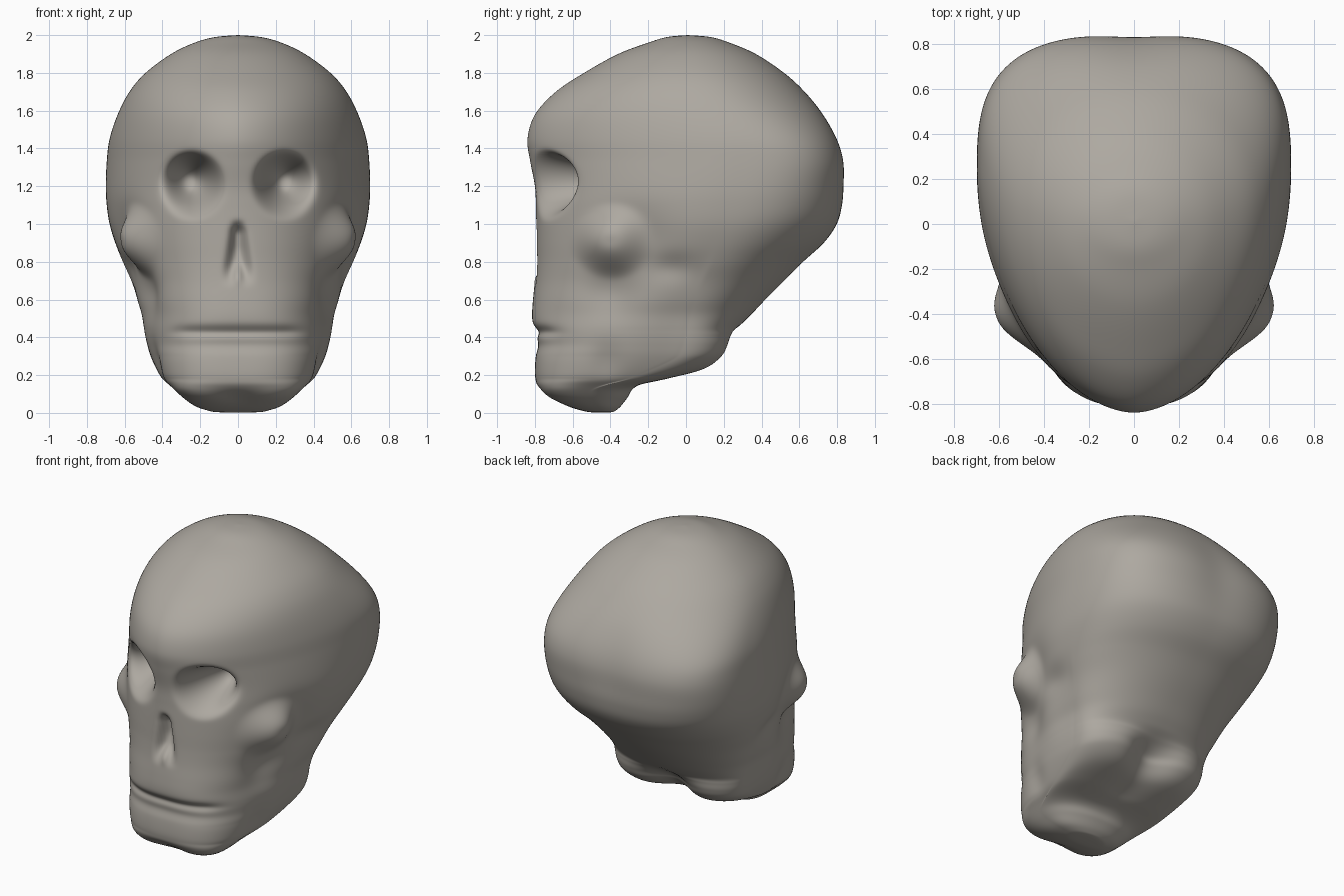
import bpy, bmesh, math

if "Cube" in bpy.data.objects:
    bpy.data.objects.remove(bpy.data.objects["Cube"])

# Outline of the skull from crown to chin: height, half width, front, back
OUTLINE = [
    (2.0, 0, .01, .01), (1.99, .12, -.1, .13), (1.96, .23, -.2, .23),
    (1.9, .355, -.36, .37), (1.8, .49, -.54, .52), (1.7, .575, -.69, .63),
    (1.58, .637, -.8, .73), (1.45, .68, -.84, .805), (1.33, .695, -.825, .84),
    (1.2, .7, -.8, .84), (1.1, .695, -.795, .83), (1.0, .68, -.795, .8),
    (.9, .65, -.795, .73), (.8, .61, -.795, .62), (.7, .565, -.8, .52),
    (.6, .53, -.81, .42), (.52, .5, -.815, .345), (.45, .488, -.81, .275),
    (.41, .483, -.798, .26), (.36, .475, -.782, .25), (.3, .46, -.795, .22),
    (.23, .43, -.8, .13), (.18, .4, -.797, -.07), (.14, .355, -.785, -.26),
    (.08, .29, -.74, -.31), (.03, .215, -.62, -.35), (0, .11, -.5, -.39),
]
# Section character: height, widest point, front and back squareness
SECTION = [
    (2.0, .02, 2, 2), (1.7, .1, 1.85, 2.15), (1.4, .25, 1.82, 2.9),
    (1.1, .22, 2, 2.7), (.8, .12, 2.2, 2.2), (.55, .02, 2.5, 2.2),
    (.3, -.05, 3, 2.7), (.18, -.3, 3, 2.5), (.12, -.5, 3.2, 2.4),
    (0, -.45, 2.6, 2),
]
STEPS, COLUMNS = 10, 300


def smooth(low, high, value):
    t = min(1, max(0, (value - low) / (high - low)))
    return t * t * (3 - 2 * t)


def bell(value, width):
    return math.exp(-(value / width) ** 2)


def spline(keys, i, t):
    """Interpolate every column of a table between rows i and i + 1."""
    rows = [keys[min(len(keys) - 1, max(0, i + k))] for k in (-1, 0, 1, 2)]
    return [b + t / 2 * (c - a + t * (2*a - 5*b + 4*c - d + t * (3*(b - c) + d - a)))
            for a, b, c, d in zip(*rows)]


def section_at(z):
    for i, (upper, lower) in enumerate(zip(SECTION, SECTION[1:])):
        if z >= lower[0] or lower is SECTION[-1]:
            t = min(1, max(0, (upper[0] - z) / (upper[0] - lower[0])))
            return spline(SECTION, i, t)[1:]


def sculpt(x, y, z, centre):
    """Press in the sockets, nose and mouth, and raise the cheekbones."""
    side = math.copysign(1, x)
    ax, by = abs(x), y
    if y < centre:
        # Eye sockets, steep under the brow and sloping up from below
        r = math.hypot((ax - .252) / .185, (z - 1.2) / .19)
        floor = -.42 + .3 * (z - 1.2)
        rim = min(1.1, max(.5, .9 - 2 * (z - 1.2)))
        y += max(0, floor - y) * smooth(0, rim, 1 - r)
        # Nose opening, widening downward
        half = .035 + .22 * max(0, 1.0 - z)
        fade = smooth(.66, .8, z) * smooth(1.03, .95, z)
        y += .09 * smooth(0, .85, 1 - ax / half) * fade
        # Small bridge of bone inside the nose
        y -= .05 * bell(ax, .025) * smooth(.88, .74, z) * smooth(.66, .74, z)
        # Mouth crease
        y += .025 * bell(z - .43, .03) * smooth(.42, .24, ax)
        # Hollow under the chin
        y += .04 * bell(ax, .13) * bell(z - .08, .04)
        # Cheekbones rising from a hollow temple
        outer = smooth(.2, .38, ax)
        r = math.hypot((by + .38) / (.24 if by < -.38 else .21), (z - .91) / .21)
        lump = smooth(0, .9, 1 - r)
        x += side * .105 * lump
        y -= .02 * lump
        x -= side * .05 * outer * bell(by + .3, .2) * bell(z - .92, .17)
        # Hollows below the cheekbones and behind the chin
        x -= side * .045 * outer * bell(by + .4, .14) * bell(z - .64, .12)
        x -= side * .02 * outer * bell(by + .42, .08) * bell(z - .27, .1)
        x -= side * .025 * outer * bell(by + .08, .13) * bell(z - .77, .07)
        # Swelling of the jaw branch
        x += side * .015 * outer * bell(by + .2, .15) * bell(z - .5, .16)
    else:
        # Space between the two jaw angles
        y -= .13 * bell(ax, .16) * smooth(.47, .33, z) * smooth(.13, .22, z)
        # Shallow furrow down the back of the head
        y -= .012 * bell(ax, .16) * bell(z - 1.35, .25)
    return x, y, z


# Bone material
bone = bpy.data.materials.new("warm grey bone")
bone.use_nodes = True
colour = (.42, .394, .354, 1)
bone.diffuse_color = colour
shader = next(n for n in bone.node_tree.nodes if n.type == 'BSDF_PRINCIPLED')
shader.inputs["Base Color"].default_value = colour
shader.inputs["Roughness"].default_value = .7

# Skull surface lofted from the outline and section tables
bm = bmesh.new()
rings = []
for step in range(1, STEPS * (len(OUTLINE) - 1)):
    z, width, front, back = spline(OUTLINE, step // STEPS, step % STEPS / STEPS)
    centre, front_power, back_power = section_at(z)
    centre = min(back - .01, max(front + .01, centre))
    ring = []
    for j in range(COLUMNS):
        angle = math.tau * (j + .5) / COLUMNS
        s, c = math.sin(angle), math.cos(angle)
        power = front_power if c > 0 else back_power
        radius = (abs(s) ** power + abs(c) ** power) ** (-1 / power)
        reach = centre - front if c > 0 else back - centre
        point = sculpt(width * radius * s, centre - reach * radius * c, z, centre)
        ring.append(bm.verts.new(point))
    rings.append(ring)
for upper, lower in zip(rings, rings[1:]):
    for j in range(COLUMNS):
        k = (j + 1) % COLUMNS
        bm.faces.new((upper[j], lower[j], lower[k], upper[k]))

# Crown and chin caps
for ring, row in ((rings[0], OUTLINE[0]), (rings[-1], OUTLINE[-1])):
    pole = bm.verts.new((0, (row[2] + row[3]) / 2, row[0]))
    for j in range(COLUMNS):
        bm.faces.new((ring[j], ring[(j + 1) % COLUMNS], pole))
bmesh.ops.recalc_face_normals(bm, faces=bm.faces)
for face in bm.faces:
    face.smooth = True

mesh = bpy.data.meshes.new("skull")
bm.to_mesh(mesh)
bm.free()
mesh.materials.append(bone)
skull = bpy.data.objects.new("skull", mesh)
bpy.context.collection.objects.link(skull)

# Soften the sculpted forms
relax = skull.modifiers.new("soften", 'SMOOTH')
relax.factor = .5
relax.iterations = 10
